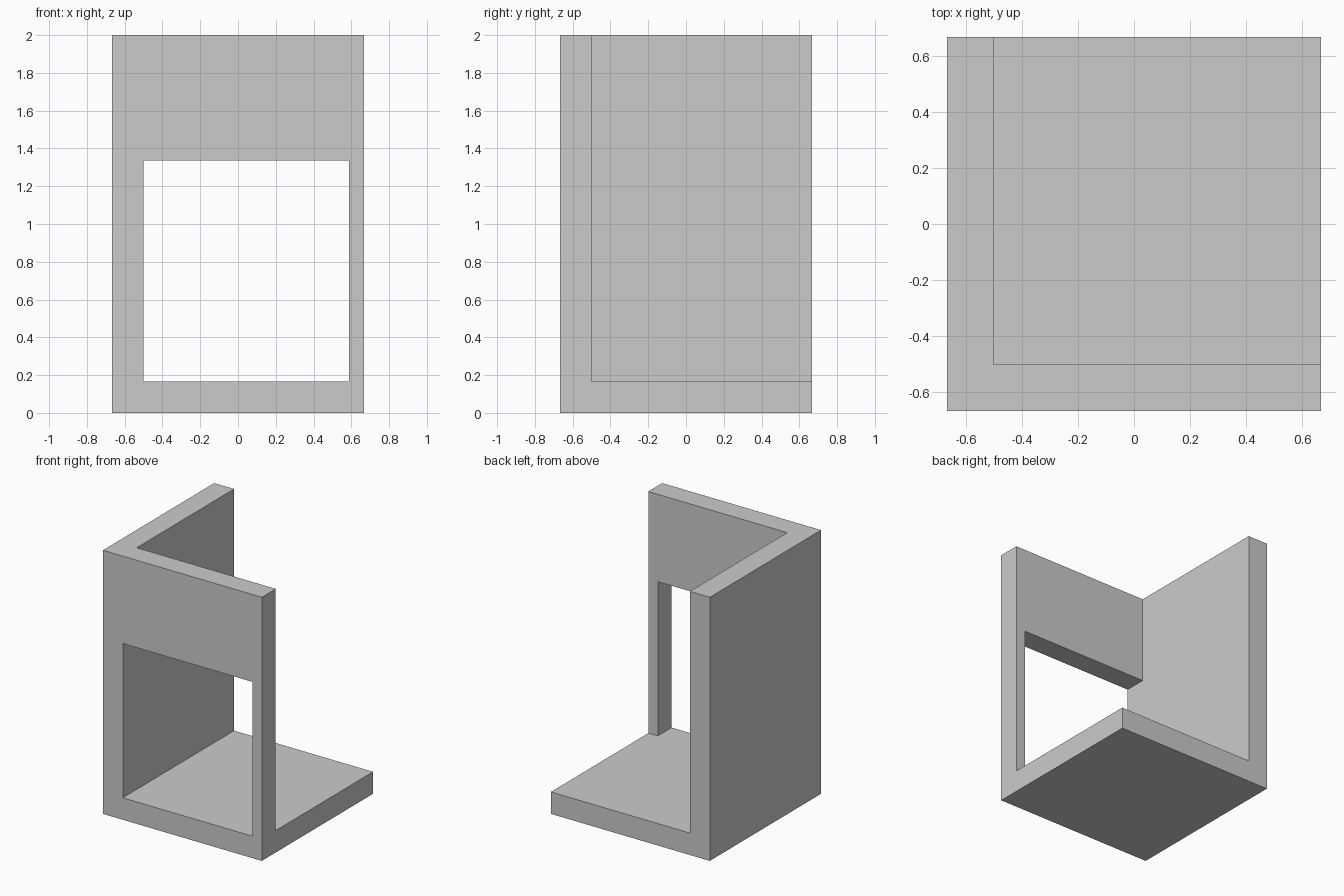
import bpy
from mathutils import Vector

if "Cube" in bpy.data.objects:
    bpy.data.objects.remove(bpy.data.objects["Cube"])

HALF = 2 / 3      # half width and depth
T = 1 / 6         # wall and floor thickness
INNER = -HALF + T # inner face of left and front walls


def box(name, lo, hi):
    lo, hi = Vector(lo), Vector(hi)
    bpy.ops.mesh.primitive_cube_add(size=1, location=(lo + hi) / 2)
    ob = bpy.context.object
    ob.name = name
    ob.scale = hi - lo
    bpy.ops.object.transform_apply(location=True, rotation=False, scale=True)
    return ob


def carve(target, cutter):
    cutter.hide_render = True
    mod = target.modifiers.new(cutter.name, 'BOOLEAN')
    mod.operation = 'DIFFERENCE'
    mod.solver = 'EXACT'
    mod.object = cutter
    bpy.context.view_layer.objects.active = target
    bpy.ops.object.modifier_apply(modifier=mod.name)
    bpy.data.objects.remove(cutter, do_unlink=True)


# Solid block that becomes the floor, left wall and front wall
room = box("room_corner", (-HALF, -HALF, 0), (HALF, HALF, 2))

# Hollow out the room, open at the right, back and top
carve(room, box("room_space", (INNER, INNER, T), (1, 1, 3)))

# Doorway through the front wall, flush with the floor and left wall
carve(room, box("doorway", (INNER, -1, T), (0.587, 0, 1.337)))
